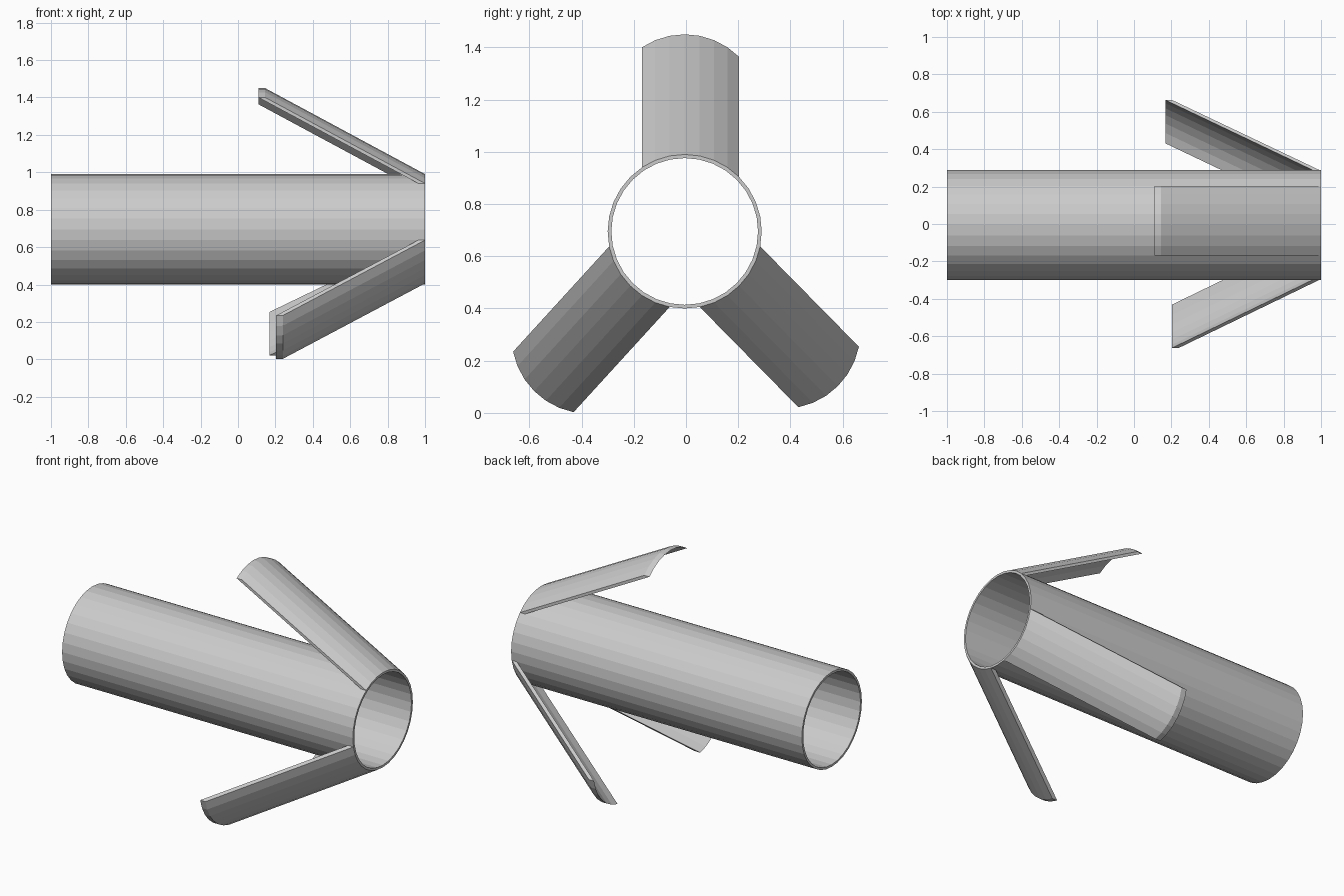
import bpy, bmesh
from math import sin, cos, radians

if "Cube" in bpy.data.objects:
    bpy.data.objects.remove(bpy.data.objects["Cube"])

SIDES = 32
STEP = 360 / SIDES
CY, CZ = -0.005, 0.695      # tube axis
R_OUT, R_IN = 0.295, 0.281
BAND = 0.036                # length of the wall band each fin grows from


def point(x, r, deg):
    return (x, CY + r * cos(radians(deg)), CZ + r * sin(radians(deg)))


def finish(bm, name):
    bmesh.ops.recalc_face_normals(bm, faces=bm.faces)
    mesh = bpy.data.meshes.new(name)
    bm.to_mesh(mesh)
    bm.free()
    bpy.context.collection.objects.link(bpy.data.objects.new(name, mesh))


def sweep(name, sections, closed, caps=False):
    """Join a row of equal closed sections with quads."""
    bm = bmesh.new()
    rows = [[bm.verts.new(p) for p in s] for s in sections]
    n = len(rows[0])
    for i in range(len(rows) if closed else len(rows) - 1):
        a, b = rows[i], rows[(i + 1) % len(rows)]
        for j in range(n):
            k = (j + 1) % n
            bm.faces.new((a[j], a[k], b[k], b[j]))
    if caps:
        bm.faces.new(rows[0])
        bm.faces.new(rows[-1])
    finish(bm, name)


# Open tube with a thin wall
sweep("tube", [[point(-1, R_OUT, i * STEP), point(1, R_OUT, i * STEP),
                point(1, R_IN, i * STEP), point(-1, R_IN, i * STEP)]
               for i in range(SIDES)], closed=True)


# Swept-back curved fin: a band of the tube wall moved outward and back
def fin(name, start, facets, move):
    sections = []
    for i in range(facets + 1):
        a = start + i * STEP
        base = [point(1, R_OUT, a), point(1 - BAND, R_OUT, a)]
        tip = [tuple(c + d for c, d in zip(p, move)) for p in base]
        sections.append([base[0], tip[0], tip[1], base[1]])
    sweep(name, sections, closed=False, caps=True)


fin("top_fin", 45, 7, (-0.855, 0, 0.46))
fin("lower_front_fin", 191.25, 6, (-0.76, -0.368, -0.403))
fin("lower_back_fin", 281.25, 6, (-0.795, 0.378, -0.384))
